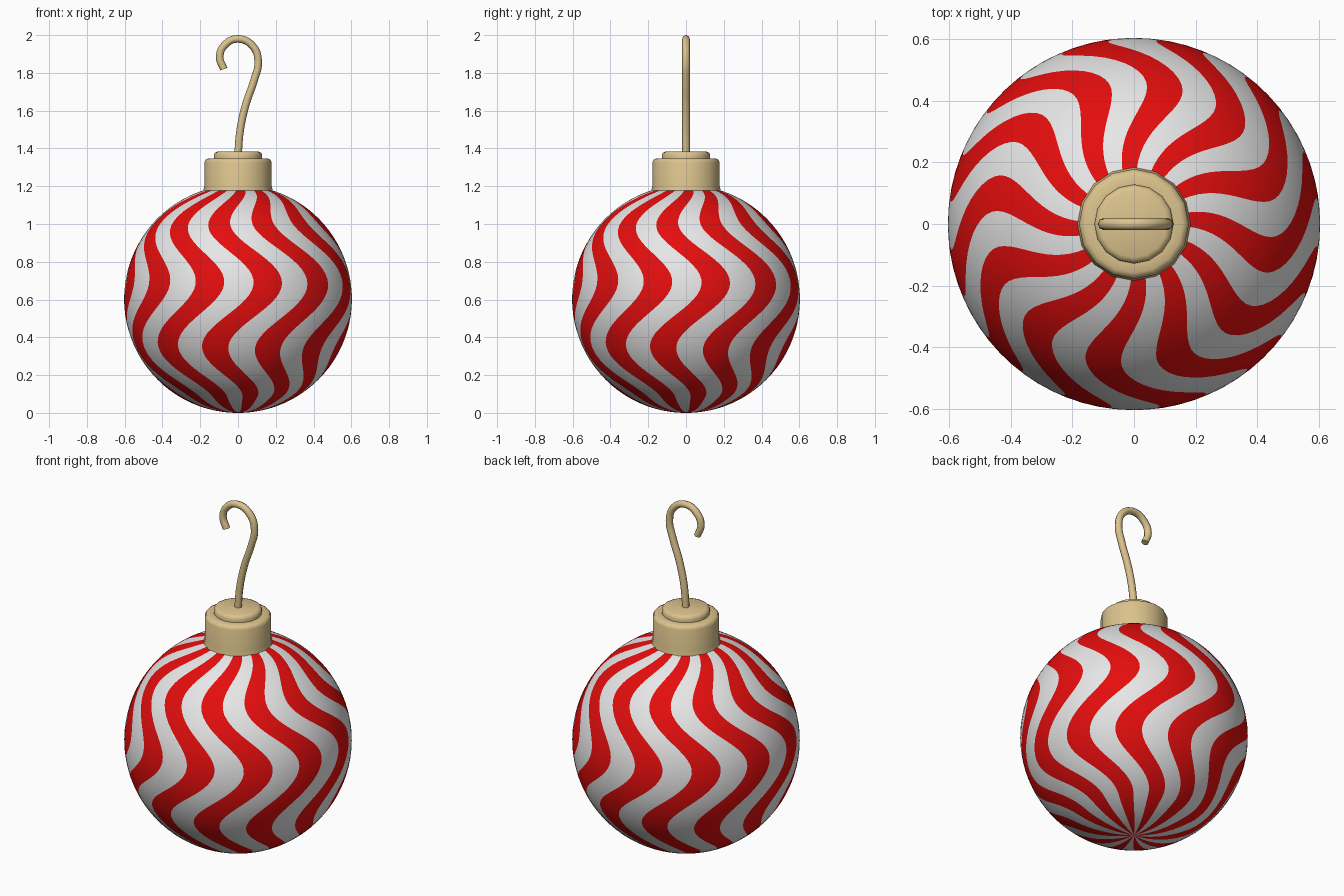
import bpy, bmesh, math

if "Cube" in bpy.data.objects:
    bpy.data.objects.remove(bpy.data.objects["Cube"])

def material(name, rgb):
    m = bpy.data.materials.new(name)
    m.diffuse_color = (*rgb, 1)
    m.use_nodes = True
    m.node_tree.nodes["Principled BSDF"].inputs["Base Color"].default_value = m.diffuse_color
    return m

RED = material("red", (0.78, 0.004, 0.004))
WHITE = material("white", (0.8, 0.8, 0.8))
GOLD = material("pale gold", (0.72, 0.55, 0.27))

def mesh_object(name, bm, mats):
    me = bpy.data.meshes.new(name)
    bm.to_mesh(me)
    bm.free()
    ob = bpy.data.objects.new(name, me)
    bpy.context.collection.objects.link(ob)
    for m in mats:
        me.materials.append(m)
    return ob

# Stripe sway: (latitude, angle of the red stripe centre), eased between points
SWAY = [(90, 8), (76, 5), (43, -13), (8.5, 15.5), (-26, -13), (-60, 12), (-90, 15)]

def sway(lat):
    for (a, u), (b, v) in zip(SWAY, SWAY[1:]):
        if lat >= b:
            t = (a - lat) / (a - b)
            return u + (v - u) * (0.5 - 0.5 * math.cos(math.pi * t))
    return SWAY[-1][1]

# Ball: sphere whose columns follow the wavy stripes, 12 red and 12 white
R, ROWS, STRIPES, SUB = 0.603, 72, 24, 3
COLS = STRIPES * SUB
bm = bmesh.new()
grid = []
for i in range(ROWS + 1):
    lat = 90 - 180 * i / ROWS
    la = math.radians(lat)
    row = []
    for j in range(COLS):
        th = math.radians(360 * j / COLS - 180 / STRIPES + sway(lat))
        row.append(bm.verts.new((R * math.cos(la) * math.cos(th),
                                 R * math.cos(la) * math.sin(th),
                                 R + R * math.sin(la))))
    grid.append(row)
for i in range(ROWS):
    for j in range(COLS):
        k = (j + 1) % COLS
        f = bm.faces.new((grid[i][j], grid[i + 1][j], grid[i + 1][k], grid[i][k]))
        f.material_index = (j // SUB) % 2
        f.smooth = True
bmesh.ops.remove_doubles(bm, verts=bm.verts[:], dist=0.0005)
mesh_object("ball", bm, [RED, WHITE])

# Cap: turned profile with a rounded shoulder and a raised top disc
PROFILE = [(0.15, 1.165), (0.185, 1.172), (0.178, 1.20), (0.178, 1.325), (0.172, 1.34),
           (0.158, 1.347), (0.128, 1.347), (0.128, 1.365), (0.122, 1.378), (0.108, 1.384)]
SIDES = 16
bm = bmesh.new()
rings = [[bm.verts.new((r * math.cos(2 * math.pi * j / SIDES),
                        r * math.sin(2 * math.pi * j / SIDES), z))
          for j in range(SIDES)] for r, z in PROFILE]
for lo, hi in zip(rings, rings[1:]):
    for j in range(SIDES):
        k = (j + 1) % SIDES
        bm.faces.new((lo[j], lo[k], hi[k], hi[j]))
bm.faces.new(rings[-1])
cap = mesh_object("cap", bm, [GOLD])

# Hook: round wire swept along a curved path
PATH = [(0, 1.37), (0.012, 1.5), (0.042, 1.635), (0.085, 1.76), (0.107, 1.86),
        (0.08, 1.94), (0, 1.98), (-0.07, 1.948), (-0.097, 1.885), (-0.075, 1.82)]
cu = bpy.data.curves.new("hook", 'CURVE')
cu.dimensions = '3D'
cu.bevel_depth = 0.02
cu.bevel_resolution = 2
cu.resolution_u = 5
cu.use_fill_caps = True
sp = cu.splines.new('BEZIER')
sp.bezier_points.add(len(PATH) - 1)
for p, (x, z) in zip(sp.bezier_points, PATH):
    p.co = (x, 0, z)
    p.handle_left_type = p.handle_right_type = 'AUTO'
cu.materials.append(GOLD)
hook = bpy.data.objects.new("hook", cu)
bpy.context.collection.objects.link(hook)
bpy.context.view_layer.objects.active = hook
hook.select_set(True)
bpy.ops.object.convert(target='MESH')

# Smooth shading on the metal parts, keeping sharp rims
for ob in (cap, bpy.context.view_layer.objects.active):
    bpy.ops.object.select_all(action='DESELECT')
    ob.select_set(True)
    bpy.context.view_layer.objects.active = ob
    bpy.ops.object.shade_smooth_by_angle(angle=math.radians(50))
